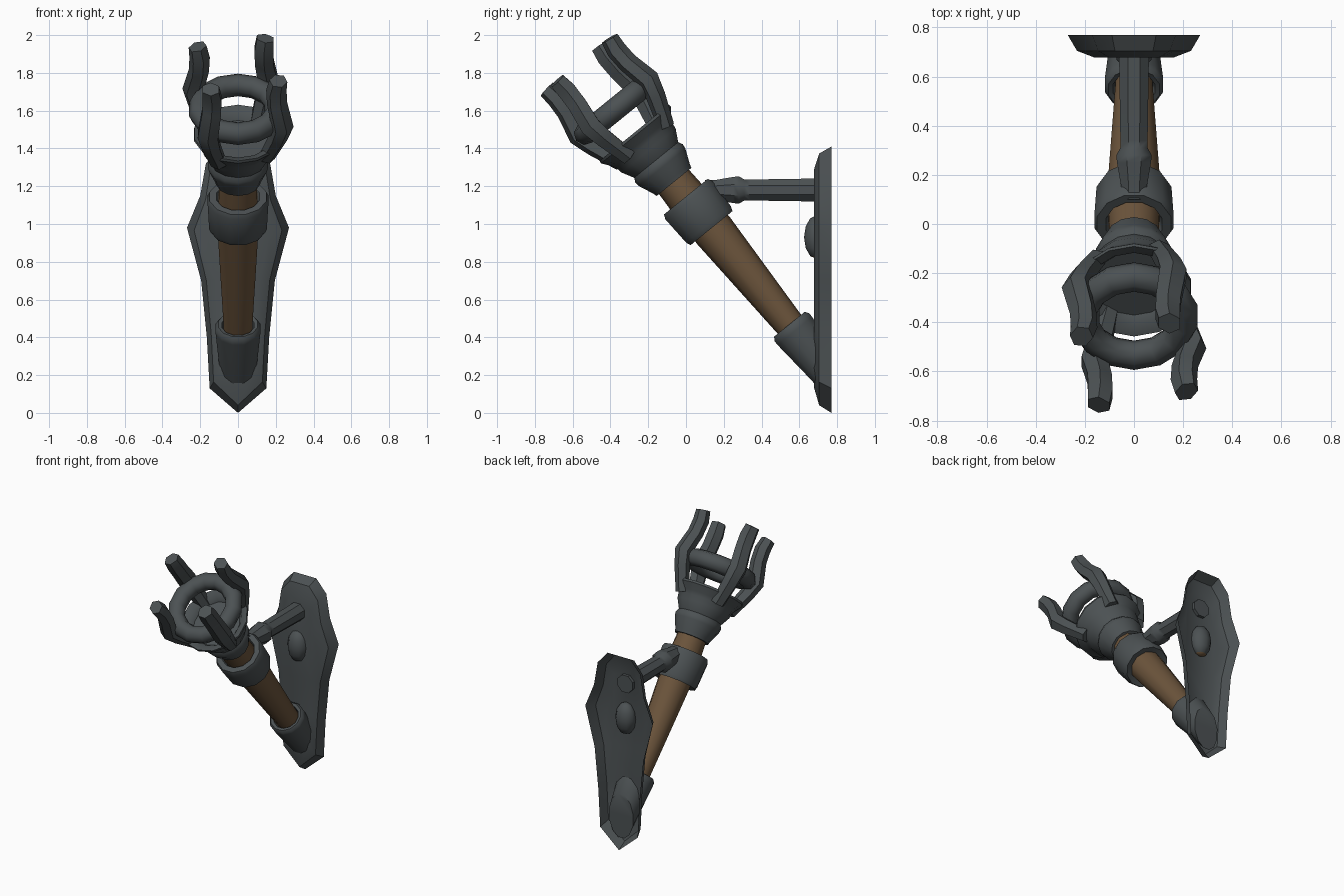
import bpy, bmesh, math
from mathutils import Matrix, Vector

if "Cube" in bpy.data.objects:
    bpy.data.objects.remove(bpy.data.objects["Cube"])


def material(name, rgb):
    m = bpy.data.materials.new(name)
    m.diffuse_color = (*rgb, 1)
    m.use_nodes = True
    m.node_tree.nodes["Principled BSDF"].inputs["Base Color"].default_value = m.diffuse_color
    return m


IRON = material("dark iron", (0.072, 0.083, 0.087))
WOOD = material("brown wood", (0.15, 0.09, 0.045))

# Tilted frame of the torch: local z runs up the shaft, origin under the collar
A = Vector((0, -0.63, 0.777)).normalized()
V = A.cross(Vector((1, 0, 0)))
SHAFT = Matrix(((1, V.x, A.x, 0), (0, V.y, A.y, 0.135),
                (0, V.z, A.z, 0.978), (0, 0, 0, 1)))


def finish(name, bm, mats, matrix=Matrix(), angle=40, fix=True):
    bm.transform(matrix)
    if fix:
        bmesh.ops.recalc_face_normals(bm, faces=bm.faces[:])
    me = bpy.data.meshes.new(name)
    bm.to_mesh(me)
    bm.free()
    ob = bpy.data.objects.new(name, me)
    bpy.context.collection.objects.link(ob)
    for m in mats:
        me.materials.append(m)
    bpy.ops.object.select_all(action='DESELECT')
    ob.select_set(True)
    bpy.context.view_layer.objects.active = ob
    bpy.ops.object.shade_smooth_by_angle(angle=math.radians(angle))
    return ob


def skin(bm, rings, cap_start=True, cap_end=True, loop=False):
    """Join equal rings of points with quads."""
    vs = [[bm.verts.new(p) for p in r] for r in rings]
    n = len(vs[0])
    pairs = list(zip(vs, vs[1:])) + ([(vs[-1], vs[0])] if loop else [])
    for a, b in pairs:
        for i in range(n):
            j = (i + 1) % n
            bm.faces.new((a[i], a[j], b[j], b[i]))
    if cap_start and not loop:
        bm.faces.new(vs[0][::-1])
    if cap_end and not loop:
        bm.faces.new(vs[-1])


def lathe(profile, sides=12, loop=False):
    bm = bmesh.new()
    rings = [[(r * math.cos(2 * math.pi * (i + .5) / sides),
               r * math.sin(2 * math.pi * (i + .5) / sides), t)
              for i in range(sides)] for r, t in profile]
    skin(bm, rings, loop=loop)
    return bm


def cut_at_wall(bm, y):
    """Slice a tilted part flush with the wall and close it."""
    bm.transform(SHAFT)
    geom = bm.verts[:] + bm.edges[:] + bm.faces[:]
    res = bmesh.ops.bisect_plane(bm, geom=geom, plane_co=(0, y, 0),
                                 plane_no=(0, 1, 0), clear_outer=True)
    edges = [e for e in res['geom_cut'] if isinstance(e, bmesh.types.BMEdge)]
    bmesh.ops.contextual_create(bm, geom=edges)
    return bm


# Wall plate: open-backed shell built from shrinking outlines
half = [(0.15, .13), (.165, .40), (.195, .70), (.27, .98), (.20, 1.15),
        (.17, 1.32), (.09, 1.41)]
outline = [(0, 0)] + half + [(-x, z) for x, z in reversed(half)]
levels = [(1, 1, .77), (.86, .945, .705), (.6, .82, .678)]
bm = bmesh.new()
skin(bm, [[(x * sx, y, .74 + (z - .74) * sz) for x, z in outline]
          for sx, sz, y in levels], cap_start=False)
finish("wall_plate", bm, [IRON], angle=35)

# Hooded boss on the plate, with a wooden underside
bm = bmesh.new()
bmesh.ops.create_uvsphere(bm, u_segments=10, v_segments=6, radius=1)
bm.transform(Matrix.Translation((0, .69, .93)) @ Matrix.Diagonal((.075, .065, .115, 1)))
bm.normal_update()
for f in bm.faces:
    f.material_index = int(f.normal.z < -.6)
finish("plate_boss", bm, [IRON, WOOD])

# Wooden shaft
finish("shaft", cut_at_wall(lathe([(.073, -1.15), (.08, -.65), (.112, -.02),
                                   (.108, .2), (.1, .36)], 10), .735), [WOOD])

# Lower socket holding the shaft, cut flush with the wall
finish("lower_socket", cut_at_wall(
    lathe([(.088, -1.2), (.1, -.95), (.122, -.70), (.122, -.675), (.108, -.655),
           (.088, -.66), (.08, -.70)]), .745), [IRON])

# Collar around the shaft
finish("collar", lathe([(.105, .01), (.148, 0), (.158, .025), (.166, .19),
                        (.155, .215), (.118, .215), (.108, .19)],
                       loop=True), [IRON], SHAFT)

# Arm from plate to collar (local z runs toward the front)
arm_frame = Matrix.Translation((0, .70, 1.18)) @ Matrix.Rotation(math.pi / 2, 4, 'X')
finish("support_arm", lathe([(.066, 0), (.06, .36), (.06, .39), (.078, .42),
                             (.075, .45), (.058, .54), (.056, .60)], 8), [IRON], arm_frame)

# Flared cup at the top of the shaft
finish("torch_cup", lathe([(.118, .315), (.124, .335), (.158, .415), (.162, .44),
                           (.15, .465), (.185, .53), (.19, .565), (.205, .59),
                           (.238, .635), (.236, .65), (.19, .635), (.165, .60)],
                          14), [IRON], SHAFT)

# Hoop held between the prongs
TUBE, RING = .06, .205
finish("hoop", lathe([(RING + TUBE * math.cos(k * math.pi / 4),
                       .81 + TUBE * math.sin(k * math.pi / 4)) for k in range(8)],
                     14, loop=True), [IRON], SHAFT, 60)

# Four bent prongs around the cup: (radius, height, thickness)
path = [(.185, .57, .042), (.255, .73, .05), (.285, .82, .056),
        (.25, .96, .052), (.245, 1.05, .052), (.258, 1.12, .046)]
for k in range(4):
    bm = bmesh.new()
    rings = []
    for i, (r, t, w) in enumerate(path):
        p, q = path[max(i - 1, 0)], path[min(i + 1, len(path) - 1)]
        d = Vector((q[0] - p[0], q[1] - p[1])).normalized()
        ring = []
        for s in range(6):
            c, n = w * 1.15 * math.cos(s * math.pi / 3), w * math.sin(s * math.pi / 3)
            ring.append((r + n * d.y, c, t - n * d.x))
        rings.append(ring)
    skin(bm, rings)
    turn = Matrix.Rotation(math.radians(56 + 90 * k), 4, 'Z')
    finish(f"prong_{k + 1}", bm, [IRON], SHAFT @ turn, 50)
